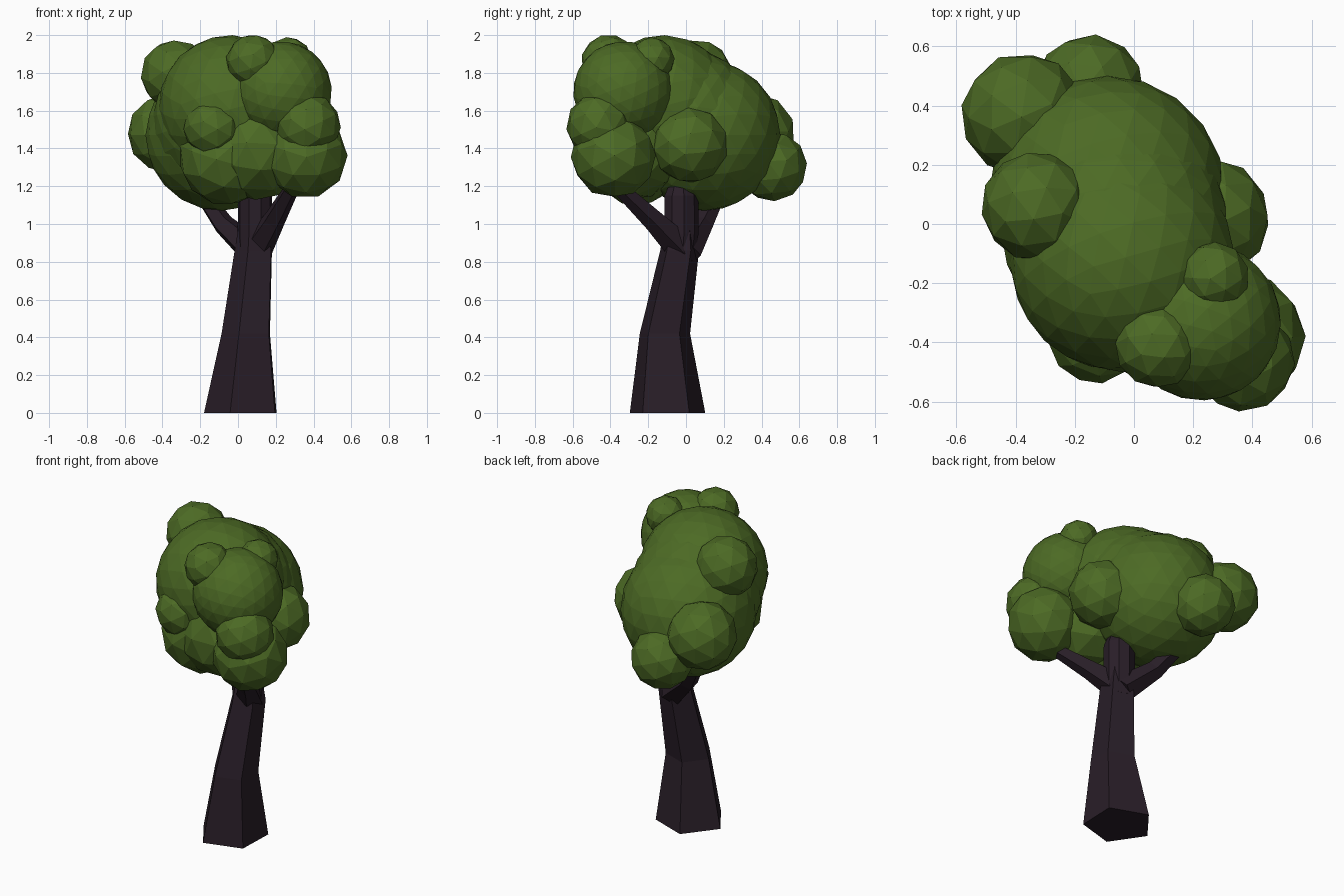
import bpy, bmesh, math
from mathutils import Vector

if "Cube" in bpy.data.objects:
    bpy.data.objects.remove(bpy.data.objects["Cube"])


def material(name, rgb):
    m = bpy.data.materials.new(name)
    m.diffuse_color = (*rgb, 1)
    m.use_nodes = True
    m.node_tree.nodes["Principled BSDF"].inputs["Base Color"].default_value = m.diffuse_color
    return m


bark = material("bark", (0.022, 0.013, 0.021))
leaf = material("leaf", (0.073, 0.145, 0.018))


def finish(bm, name, mat):
    bmesh.ops.recalc_face_normals(bm, faces=bm.faces)
    me = bpy.data.meshes.new(name)
    bm.to_mesh(me)
    bm.free()
    me.materials.append(mat)
    ob = bpy.data.objects.new(name, me)
    bpy.context.collection.objects.link(ob)
    return ob


# Lofted limb: rings of (x, y, z, radius), either horizontal or square to the path
def limb(name, rings, sides=5, start=-110, level=False):
    bm = bmesh.new()
    axis = Vector((0, 0, 1)) if level else (Vector(rings[-1][:3]) - Vector(rings[0][:3])).normalized()
    turn = Vector((0, 0, 1)).rotation_difference(axis)
    loops = []
    for x, y, z, r in rings:
        loop = []
        for i in range(sides):
            a = math.radians(start + 360 * i / sides)
            loop.append(bm.verts.new(Vector((x, y, z)) + turn @ Vector((r * math.cos(a), r * math.sin(a), 0))))
        loops.append(loop)
    for a, b in zip(loops, loops[1:]):
        for i in range(sides):
            j = (i + 1) % sides
            bm.faces.new((a[i], a[j], b[j], b[i]))
    bm.faces.new(loops[0])
    bm.faces.new(loops[-1])
    return finish(bm, name, bark)


# Leaning five-sided trunk, rounder upper stem and two forks
limb("trunk", [(0.03, -0.1, 0, 0.21), (0.053, -0.113, 0.42, 0.14),
               (0.09, -0.035, 0.86, 0.108), (0.09, -0.03, 1.0, 0.085)], level=True)
limb("upper_stem", [(0.09, -0.035, 0.8, 0.085), (0.09, -0.027, 0.95, 0.093),
                    (0.09, -0.027, 1.15, 0.092), (0.09, -0.027, 1.2, 0.07),
                    (0.09, -0.027, 1.22, 0.03)], sides=9, level=True)
limb("branch_right", [(0.10, -0.02, 0.87, 0.085), (0.19, -0.17, 1.02, 0.06), (0.29, -0.36, 1.2, 0.04)], start=-70)
limb("branch_left", [(0.09, 0.0, 0.85, 0.085), (-0.08, 0.09, 1.0, 0.058), (-0.20, 0.175, 1.17, 0.042)], start=-70)

# Foliage clumps: x, y, z, radius, icosphere subdivisions
clumps = [
    (-0.09, 0.10, 1.47, 0.40, 3),
    (-0.04, -0.12, 1.62, 0.38, 3),
    (-0.065, -0.01, 1.545, 0.387, 3),
    (0.23, -0.33, 1.70, 0.267, 3),
    (0.355, -0.385, 1.36, 0.225, 2),
    (0.37, -0.46, 1.52, 0.175, 2),
    (0.10, -0.285, 1.39, 0.265, 2),
    (-0.06, -0.26, 1.35, 0.255, 2),
    (-0.13, -0.38, 1.51, 0.16, 2),
    (0.08, -0.41, 1.86, 0.145, 2),
    (0.27, -0.18, 1.87, 0.12, 2),
    (-0.375, 0.37, 1.48, 0.21, 2),
    (-0.33, 0.06, 1.79, 0.187, 2),
    (-0.15, 0.455, 1.305, 0.187, 2),
    (0.255, 0.02, 1.42, 0.205, 2),
]
blobs = []
for n, (x, y, z, r, sub) in enumerate(clumps):
    bm = bmesh.new()
    bmesh.ops.create_icosphere(bm, subdivisions=sub, radius=r)
    ob = finish(bm, f"foliage_{n + 1}", leaf)
    ob.location = (x, y, z)
    ob.rotation_euler = (0.7 * n, 0.4 * n, 1.1 * n)
    blobs.append(ob)

# Fuse the clumps into one crown
crown = blobs[0]
crown.name = "foliage_crown"
helpers = bpy.data.collections.new("crown_helpers")
bpy.context.scene.collection.children.link(helpers)
for ob in blobs[1:]:
    bpy.context.collection.objects.unlink(ob)
    helpers.objects.link(ob)
mod = crown.modifiers.new("fuse", 'BOOLEAN')
mod.operation = 'UNION'
mod.solver = 'EXACT'
mod.operand_type = 'COLLECTION'
mod.collection = helpers
bpy.context.view_layer.update()
fused = bpy.data.meshes.new_from_object(crown.evaluated_get(bpy.context.evaluated_depsgraph_get()))
crown.modifiers.clear()
crown.data = fused
for ob in blobs[1:]:
    bpy.data.objects.remove(ob)
bpy.data.collections.remove(helpers)
